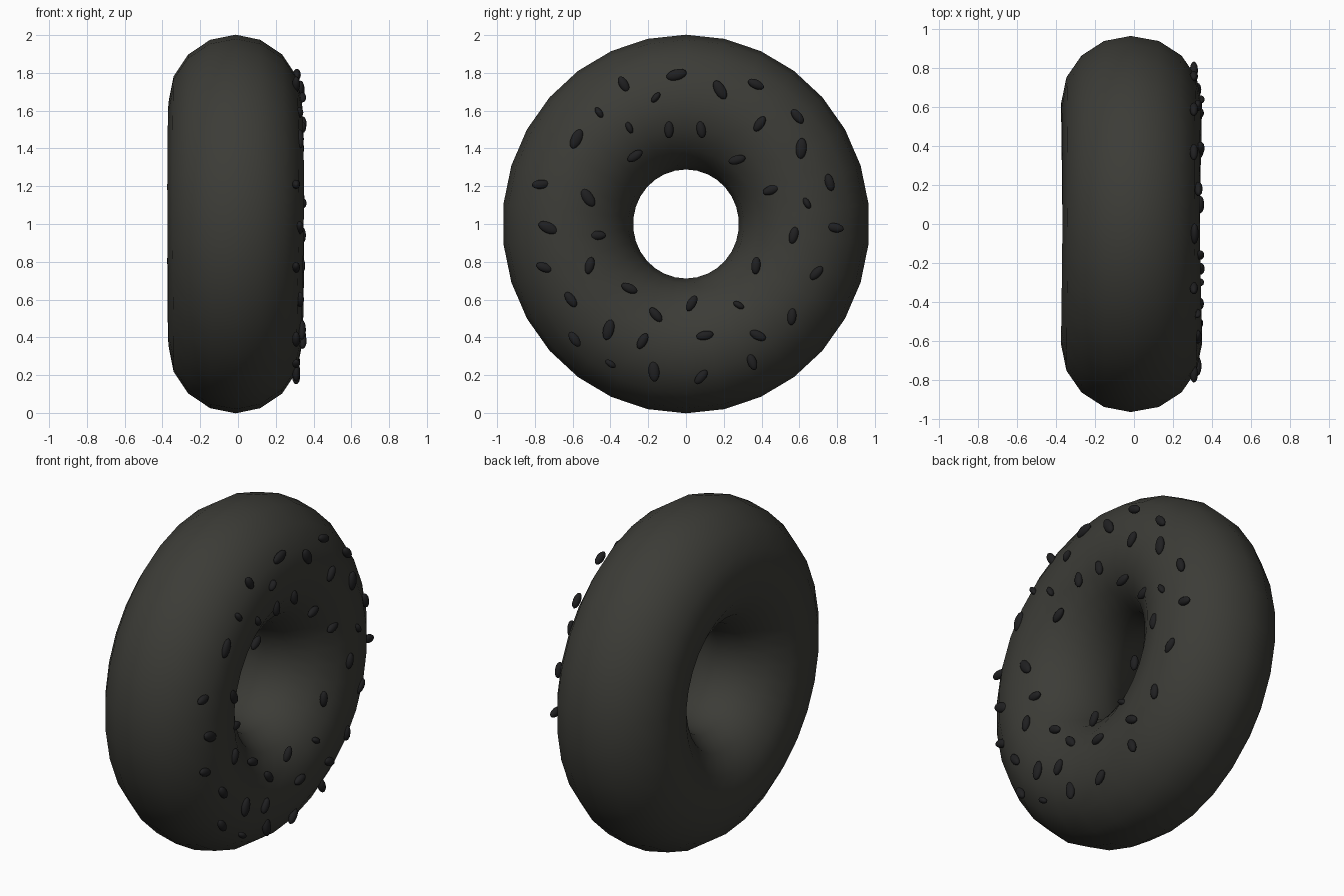
import bpy
import math

if "Cube" in bpy.data.objects:
    bpy.data.objects.remove(bpy.data.objects["Cube"])


def material(name, color):
    mat = bpy.data.materials.new(name)
    mat.diffuse_color = (*color, 1)
    mat.use_nodes = True
    mat.node_tree.nodes["Principled BSDF"].inputs["Base Color"].default_value = mat.diffuse_color
    return mat


dough = material("dark_dough", (0.045, 0.045, 0.038))
seed_dark = material("seed_dark", (0.014, 0.014, 0.015))

# Ring dimensions: axis along x, slightly taller than deep
MAJOR, MINOR, HALF_X, MID_X, TALL = 0.626, 0.346, 0.357, -0.014, 1.031

# Ring body
bpy.ops.mesh.primitive_torus_add(major_radius=MAJOR, minor_radius=MINOR,
                                 major_segments=30, minor_segments=16,
                                 location=(MID_X, 0, 1),
                                 rotation=(0, math.pi / 2, 0))
ring = bpy.context.object
ring.name = "ring_body"
ring.scale = (TALL, 1, HALF_X / MINOR)
ring.data.materials.append(dough)
bpy.ops.object.transform_apply(location=True, rotation=True, scale=True)
# hand-made wobble of the dough
for v in ring.data.vertices:
    a = math.atan2(v.co.z - 1, v.co.y)
    v.co.x += 0.006 * math.cos(2 * a + 0.6) * (1 if v.co.x > 0 else -0.6)
bpy.ops.object.shade_smooth()

# Seeds on the +x face: y, z, angle in the face plane
SEEDS = [
    (-.33, 1.74, 120), (-.05, 1.79, 15), (-.16, 1.67, 50), (.18, 1.71, 120),
    (.37, 1.74, 155), (-.46, 1.59, 125), (-.30, 1.51, 115), (-.58, 1.45, 65),
    (-.09, 1.50, 90), (.08, 1.50, 100), (.39, 1.53, 55), (.59, 1.57, 130),
    (-.27, 1.36, 35), (.27, 1.34, 15), (.61, 1.40, 85), (-.77, 1.21, 5),
    (-.52, 1.14, 125), (.45, 1.18, 20), (.64, 1.11, 120), (.76, 1.22, 105),
    (-.73, .98, 155), (-.47, .94, 0), (.57, .94, 75), (.79, .98, 170),
    (-.75, .77, 160), (-.51, .78, 75), (.37, .78, 85), (.69, .74, 45),
    (-.30, .66, 155), (-.61, .60, 125), (-.16, .52, 130), (.03, .58, 60),
    (.28, .57, 150), (.56, .51, 85), (-.59, .39, 125), (-.41, .44, 75),
    (-.23, .38, 60), (.10, .41, 10), (.38, .41, 155), (-.40, .26, 145),
    (-.17, .22, 95), (.08, .19, 50), (.35, .27, 110),
]
SMALL = {2, 5, 6, 18, 32, 39}
LARGE = {1, 3, 7, 14, 16, 20, 35, 40}

bpy.ops.mesh.primitive_uv_sphere_add(segments=12, ring_count=8, radius=1)
base = bpy.context.object
base.data.materials.append(seed_dark)
bpy.ops.object.shade_smooth()

for i, (y, z, angle) in enumerate(SEEDS):
    r = math.hypot(y, (z - 1) / TALL)
    surface = MID_X + HALF_X * math.sqrt(max(0, 1 - ((r - MAJOR) / MINOR) ** 2))
    size = 0.7 if i in SMALL else 1.2 if i in LARGE else 1.0
    seed = base if i == 0 else base.copy()
    if i:
        seed.data = base.data.copy()
        bpy.context.collection.objects.link(seed)
    seed.name = f"seed_{i + 1}"
    seed.location = (max(0.308, surface), y, z)
    seed.rotation_euler = (math.radians(angle), 0, 0)
    seed.scale = (0.021, 0.046 * size, 0.024 * size)
